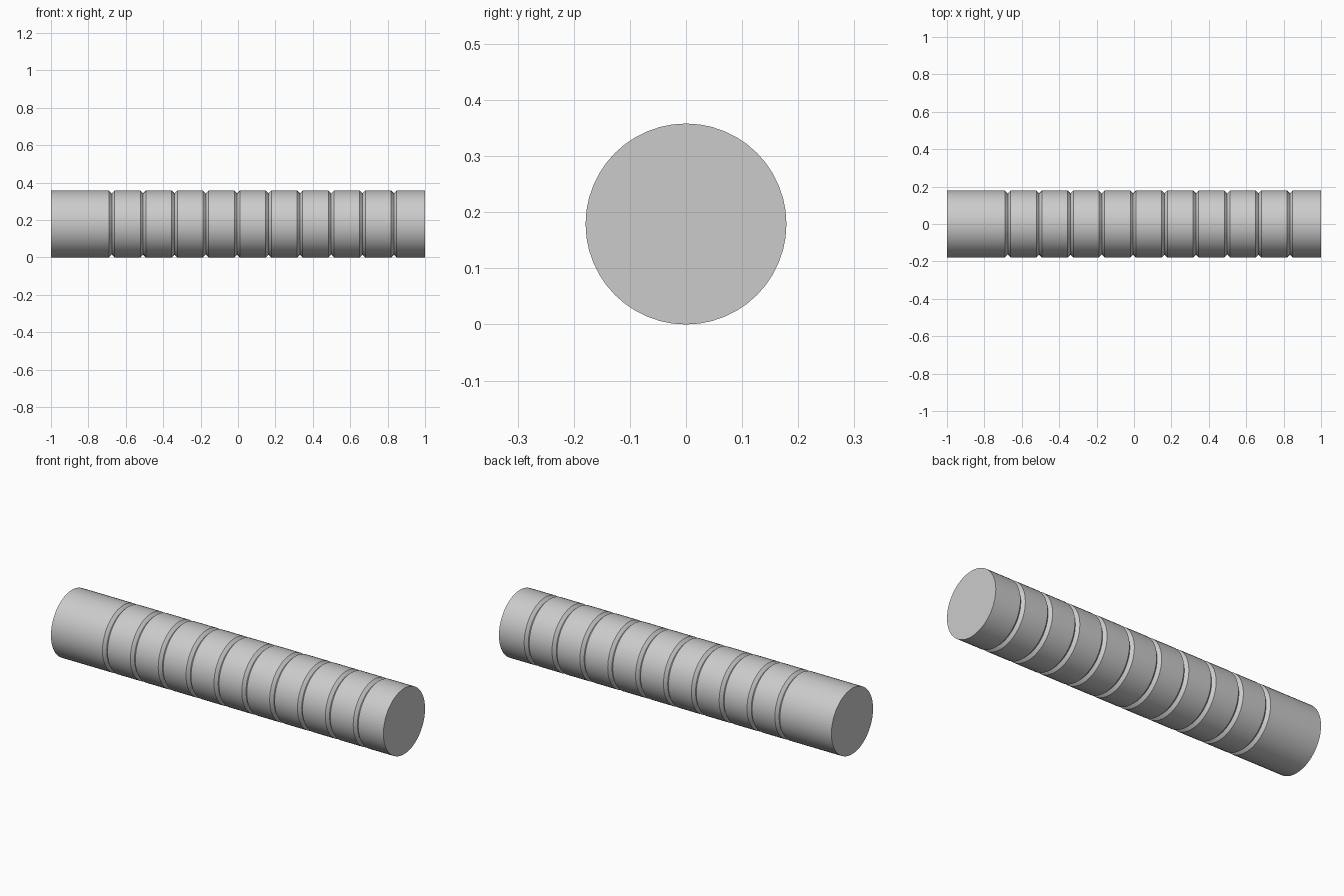
import bpy
import bmesh
from math import cos, sin, tau, radians

cube = bpy.data.objects.get("Cube")
if cube:
    bpy.data.objects.remove(cube, do_unlink=True)

RADIUS = 0.179
SIDES = 48
GROOVES = 10
FIRST, PITCH = -0.675, 0.1676
HALF_WIDTH, DEPTH = 0.015, 0.015

# Bar profile: (position along the axis, radius), with V grooves
profile = [(-1, RADIUS)]
for i in range(GROOVES):
    x = FIRST + i * PITCH
    profile += [(x - HALF_WIDTH, RADIUS), (x, RADIUS - DEPTH), (x + HALF_WIDTH, RADIUS)]
profile.append((1, RADIUS))

# Turn the profile around the x axis
bm = bmesh.new()
rings = []
for x, r in profile:
    rings.append([bm.verts.new((x, r * cos(tau * k / SIDES), RADIUS + r * sin(tau * k / SIDES)))
                  for k in range(SIDES)])
for a, b in zip(rings, rings[1:]):
    for k in range(SIDES):
        n = (k + 1) % SIDES
        bm.faces.new((a[k], a[n], b[n], b[k]))

# Flat end caps
bm.faces.new(rings[0])
bm.faces.new(rings[-1])
bmesh.ops.recalc_face_normals(bm, faces=bm.faces)
mesh = bpy.data.meshes.new("grooved_bar")
bm.to_mesh(mesh)
bm.free()

bar = bpy.data.objects.new("grooved_bar", mesh)
bpy.context.collection.objects.link(bar)

# Plain grey finish
grey = bpy.data.materials.new("light_grey")
grey.use_nodes = True
colour = (0.6, 0.6, 0.6, 1)
grey.diffuse_color = colour
grey.node_tree.nodes["Principled BSDF"].inputs["Base Color"].default_value = colour
mesh.materials.append(grey)

# Smooth around the bar, sharp at the grooves and ends
bpy.ops.object.select_all(action="DESELECT")
bar.select_set(True)
bpy.context.view_layer.objects.active = bar
bpy.ops.object.shade_smooth_by_angle(angle=radians(30))
